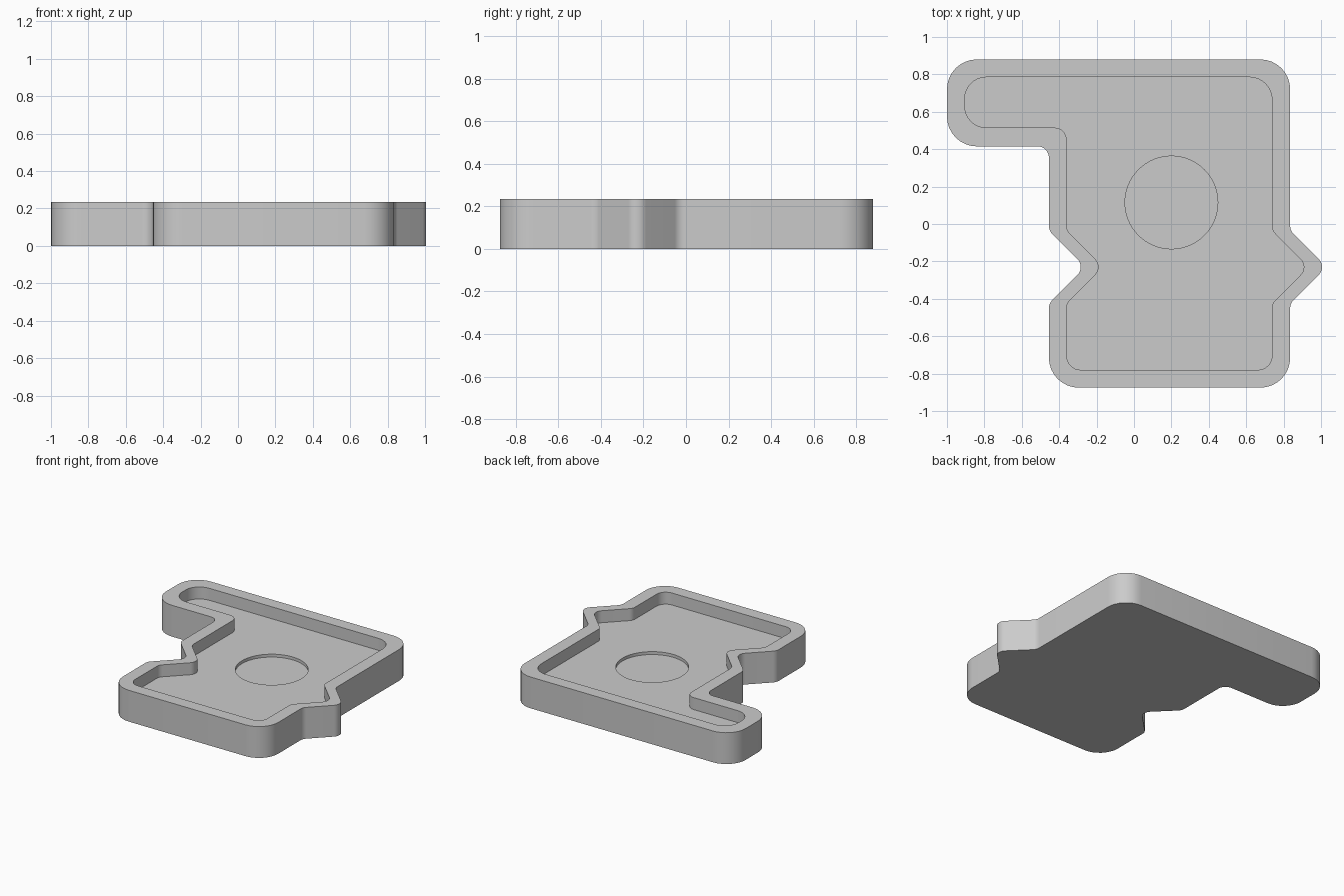
import bpy, bmesh, math
from mathutils import Vector

if "Cube" in bpy.data.objects:
    bpy.data.objects.remove(bpy.data.objects["Cube"], do_unlink=True)

HEIGHT, POCKET_DEPTH, DISC_DEPTH = 0.235, 0.09, 0.022
NOTCH_Y, NOTCH = -0.23, 0.195

grey = bpy.data.materials.new("plain grey")
grey.use_nodes = True
grey.diffuse_color = (0.6, 0.6, 0.6, 1)
grey.node_tree.nodes["Principled BSDF"].inputs["Base Color"].default_value = (0.6, 0.6, 0.6, 1)


def rounded(corners, steps=8):
    """Replace every (x, y, radius) corner with a tangent arc."""
    out = []
    for i, (x, y, r) in enumerate(corners):
        p = Vector((x, y))
        a = (Vector(corners[i - 1][:2]) - p).normalized()
        b = (Vector(corners[(i + 1) % len(corners)][:2]) - p).normalized()
        half = a.angle(b) / 2
        centre = p + (a + b).normalized() * (r / math.sin(half))
        start = p + a * (r / math.tan(half)) - centre
        end = p + b * (r / math.tan(half)) - centre
        sweep = math.atan2(start.cross(end), start.dot(end))
        for k in range(steps + 1):
            t = sweep * k / steps
            c, s = math.cos(t), math.sin(t)
            out.append((centre.x + start.x * c - start.y * s,
                        centre.y + start.x * s + start.y * c))
    return out


def outline(left, right, bottom, top, tab_left, tab_bottom, r_low, r_high, r_tab, r_inner):
    """Flag-shaped outline with a V notch on one side and a V point on the other."""
    def vee(x, sign):
        return [(x + dx, NOTCH_Y + sign * dy, 0.06)
                for dx, dy in ((0, NOTCH), (NOTCH, 0), (0, -NOTCH))]
    return rounded([(left, bottom, r_low), (right, bottom, r_low)] + vee(right, -1)
                   + [(right, top, r_high), (tab_left, top, r_tab),
                      (tab_left, tab_bottom, r_tab), (left, tab_bottom, r_inner)]
                   + vee(left, 1))


outer = outline(-0.455, 0.835, -0.875, 0.88, -1.0, 0.415, 0.16, 0.16, 0.16, 0.06)
inner = outline(-0.36, 0.738, -0.78, 0.785, -0.905, 0.515, 0.075, 0.12, 0.115, 0.065)
circle = [(0.2 + 0.248 * math.cos(math.tau * k / 64),
           0.115 + 0.248 * math.sin(math.tau * k / 64)) for k in range(64)]

bm = bmesh.new()


def ring(points, z):
    verts = [bm.verts.new((x, y, z)) for x, y in points]
    return verts, [bm.edges.new((v, verts[i - 1])) for i, v in enumerate(verts)]


def wall(low, high):
    for i in range(len(low[0])):
        bm.faces.new((low[0][i - 1], low[0][i], high[0][i], high[0][i - 1]))


floor_z = HEIGHT - POCKET_DEPTH
base, rim_out = ring(outer, 0), ring(outer, HEIGHT)
rim_in, floor_edge = ring(inner, HEIGHT), ring(inner, floor_z)
disc_top, disc_low = ring(circle, floor_z), ring(circle, floor_z - DISC_DEPTH)

# Underside, rim, pocket floor and disc recess
for loops in ([base], [rim_out, rim_in], [floor_edge, disc_top], [disc_low]):
    bmesh.ops.triangle_fill(bm, use_beauty=True, edges=[e for l in loops for e in l[1]])

# Upright walls
wall(base, rim_out)
wall(floor_edge, rim_in)
wall(disc_low, disc_top)
bmesh.ops.recalc_face_normals(bm, faces=bm.faces)

mesh = bpy.data.meshes.new("recessed_tray")
bm.to_mesh(mesh)
bm.free()
mesh.materials.append(grey)
tray = bpy.data.objects.new("recessed_tray", mesh)
bpy.context.collection.objects.link(tray)
bpy.ops.object.select_all(action='DESELECT')
tray.select_set(True)
bpy.context.view_layer.objects.active = tray
bpy.ops.object.shade_smooth_by_angle()
